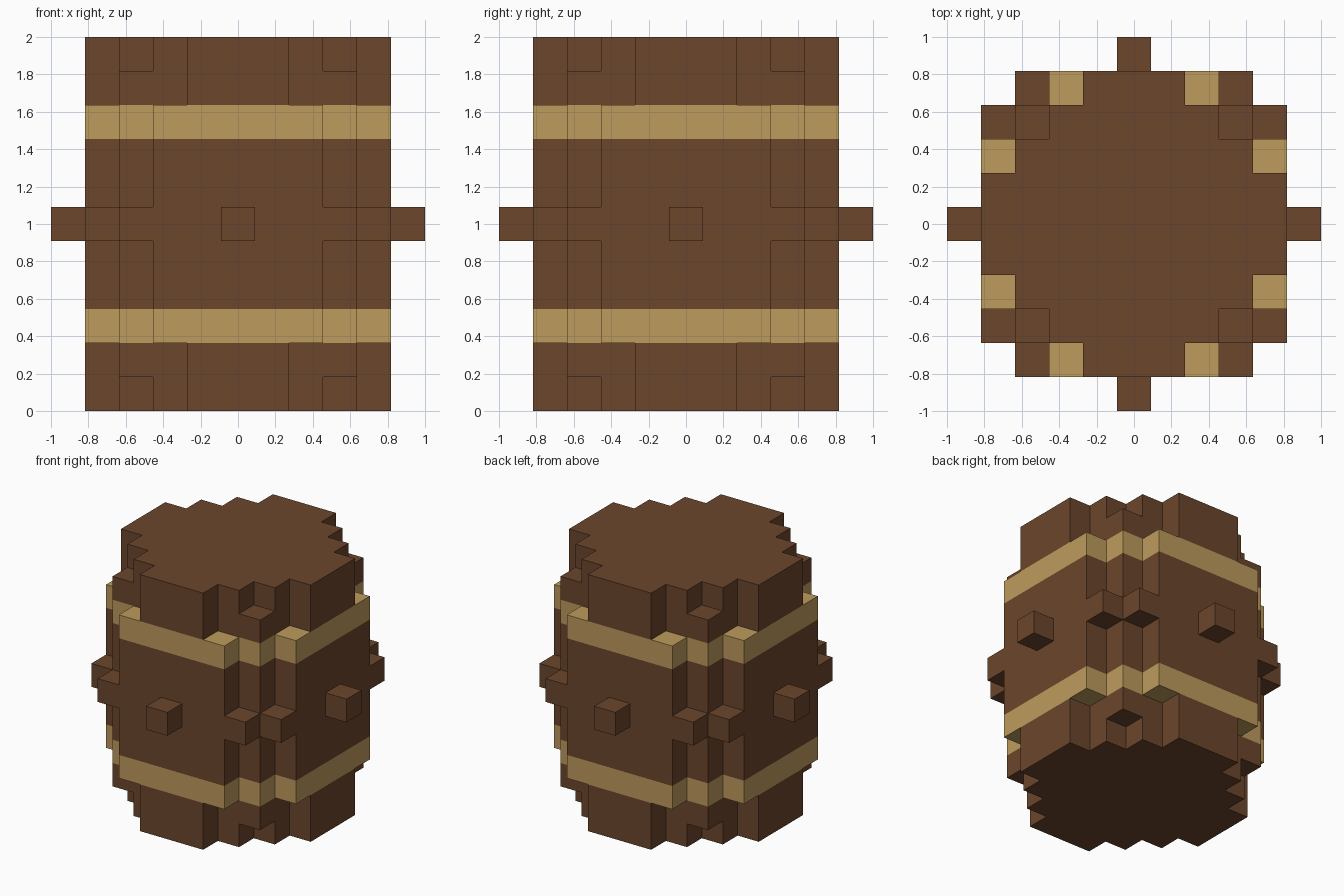
import bpy, bmesh
from mathutils import Matrix, Vector

U = 2 / 11  # edge of one block

if "Cube" in bpy.data.objects:
    bpy.data.objects.remove(bpy.data.objects["Cube"], do_unlink=True)


def make_material(name, rgb):
    m = bpy.data.materials.new(name)
    m.use_nodes = True
    m.diffuse_color = (*rgb, 1)
    m.node_tree.nodes["Principled BSDF"].inputs["Base Color"].default_value = (*rgb, 1)
    return m


WOOD = make_material("brown wood", (0.147, 0.061, 0.025))
GOLD = make_material("gold hoop", (0.515, 0.328, 0.109))

# Stepped outlines of one quarter, in blocks, counter-clockwise
WIDE = [(4.5, 2.5), (3.5, 2.5), (3.5, 3.5), (2.5, 3.5), (2.5, 4.5)]
NARROW = [(4.5, 1.5), (3.5, 1.5), (3.5, 2.5), (2.5, 2.5), (2.5, 3.5), (1.5, 3.5), (1.5, 4.5)]


def finish(name, bm, material):
    mesh = bpy.data.meshes.new(name)
    bm.to_mesh(mesh)
    bm.free()
    mesh.materials.append(material)
    obj = bpy.data.objects.new(name, mesh)
    bpy.context.collection.objects.link(obj)
    return obj


def drum(name, quarter, z0, z1, material, bottom=False, top=False):
    """Stepped drum between two block heights, with optional end faces."""
    outline, pts = [], quarter
    for _ in range(4):
        outline += pts
        pts = [(-y, x) for x, y in pts]
    bm = bmesh.new()
    low = [bm.verts.new((x * U, y * U, z0 * U)) for x, y in outline]
    high = [bm.verts.new((x * U, y * U, z1 * U)) for x, y in outline]
    n = len(outline)
    for i in range(n):
        j = (i + 1) % n
        bm.faces.new((low[i], low[j], high[j], high[i]))
    if bottom:
        bm.faces.new(low[::-1])
    if top:
        bm.faces.new(high)
    return finish(name, bm, material)


def blocks(name, cell, layer, hidden):
    """One wooden block repeated by quarter turns; faces against the drum are left out."""
    x, y = cell
    hidden = [Vector(h) for h in hidden]
    for i in range(4):
        bm = bmesh.new()
        bmesh.ops.create_cube(bm, size=U)
        bm.normal_update()
        inner = [f for f in bm.faces if any(f.normal.dot(h) > 0.9 for h in hidden)]
        bmesh.ops.delete(bm, geom=inner, context='FACES')
        bmesh.ops.translate(bm, verts=bm.verts, vec=(x * U, y * U, (layer + 0.5) * U))
        bmesh.ops.rotate(bm, verts=bm.verts, cent=(0, 0, 0),
                         matrix=Matrix.Rotation(i * 1.5707963267948966, 3, 'Z'))
        finish(f"{name}_{i + 1}", bm, WOOD)


# Barrel body, hoops and narrower ends
drum("lower_end", NARROW, 0, 2, WOOD, bottom=True)
drum("lower_hoop", WIDE, 2, 3, GOLD, bottom=True)
drum("barrel_staves", WIDE, 3, 8, WOOD)
drum("upper_hoop", WIDE, 8, 9, GOLD, top=True)
drum("upper_end", NARROW, 9, 11, WOOD, top=True)

# Side pegs and corner studs around the middle
blocks("side_peg", (5, 0), 5, [(-1, 0, 0)])
blocks("corner_stud_a", (4, 3), 5, [(-1, 0, 0), (0, -1, 0)])
blocks("corner_stud_b", (3, 4), 5, [(-1, 0, 0), (0, -1, 0)])

# Corner blocks resting against the hoops
blocks("upper_corner_block", (3, 3), 9, [(-1, 0, 0), (0, -1, 0), (0, 0, -1)])
blocks("lower_corner_block", (3, 3), 1, [(-1, 0, 0), (0, -1, 0), (0, 0, 1)])
